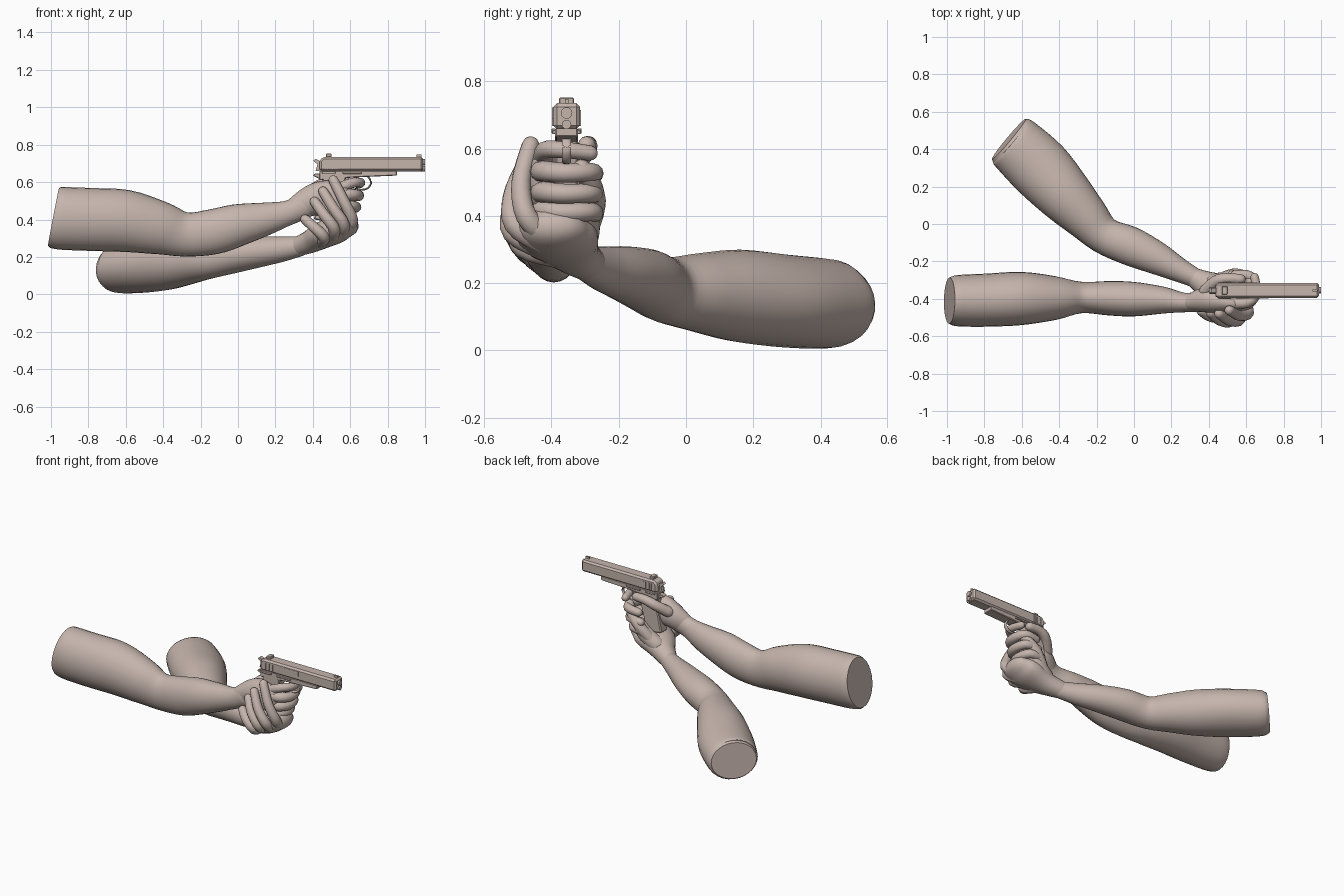
import bpy, bmesh, math
from mathutils import Vector

clay = bpy.data.materials.new("warm beige")
clay.diffuse_color = (0.56, 0.46, 0.415, 1)
GY = -0.355  # centre plane of the pistol


def finish(name, bm, smooth=True, angle=40):
    bmesh.ops.recalc_face_normals(bm, faces=bm.faces)
    me = bpy.data.meshes.new(name)
    bm.to_mesh(me)
    bm.free()
    ob = bpy.data.objects.new(name, me)
    bpy.context.collection.objects.link(ob)
    me.materials.append(clay)
    if smooth:
        bpy.ops.object.select_all(action='DESELECT')
        ob.select_set(True)
        bpy.context.view_layer.objects.active = ob
        bpy.ops.object.shade_smooth_by_angle(angle=math.radians(angle))
    return ob


def resample(rows, steps):
    """Catmull-Rom interpolation of rows of numbers."""
    out = []
    for i in range(len(rows) - 1):
        a, b, c, d = (rows[max(0, min(len(rows) - 1, i + k))] for k in (-1, 0, 1, 2))
        for s in range(steps):
            t = s / steps
            out.append([0.5 * (2 * q + (r - p) * t + (2 * p - 5 * q + 4 * r - w) * t * t
                               + (3 * q - p - 3 * r + w) * t ** 3)
                        for p, q, r, w in zip(a, b, c, d)])
    return out + [list(rows[-1])]


def loft(name, rows, up=(0, 0, 1), sides=20, steps=4, start="round", end="round"):
    """Rows are x, y, z, half width, half height along a limb."""
    rows = resample(rows, steps)
    pts = [Vector(r[:3]) for r in rows]
    tans = [(pts[min(i + 1, len(pts) - 1)] - pts[max(i - 1, 0)]).normalized()
            for i in range(len(pts))]
    rings = [(p, t, r[3], r[4]) for p, t, r in zip(pts, tans, rows)]

    def cap(ring, sign, kind):
        p, t, w, h = ring
        if kind == "flat":
            return [(p + t * sign * 0.012, t, w * 0.95, h * 0.95)]
        m = min(w, h)
        return [(p + t * sign * m * math.sin(a), t, w * math.cos(a), h * math.cos(a))
                for a in (0.5, 0.95, 1.35)]
    rings = cap(rings[0], -1, start)[::-1] + rings + cap(rings[-1], 1, end)
    bm = bmesh.new()
    loops = []
    for p, t, w, h in rings:
        side = t.cross(Vector(up)).normalized()
        top = side.cross(t)
        loops.append([bm.verts.new(p + side * w * math.cos(a) + top * h * math.sin(a))
                      for a in (2 * math.pi * k / sides for k in range(sides))])
    for a, b in zip(loops, loops[1:]):
        for k in range(sides):
            bm.faces.new((a[k], a[(k + 1) % sides], b[(k + 1) % sides], b[k]))
    bm.faces.new(loops[0])
    bm.faces.new(loops[-1])
    return finish(name, bm, angle=55)


def plate(name, profile, half, bevel=0.0, y=GY):
    """Side profile in x, z extruded across the pistol."""
    bm = bmesh.new()
    f = bm.faces.new([bm.verts.new((x, y - half, z)) for x, z in profile])
    ext = bmesh.ops.extrude_face_region(bm, geom=[f])
    vs = [g for g in ext['geom'] if isinstance(g, bmesh.types.BMVert)]
    bmesh.ops.translate(bm, vec=(0, 2 * half, 0), verts=vs)
    if bevel:
        bmesh.ops.bevel(bm, geom=list(bm.edges), offset=bevel, segments=1, affect='EDGES')
    return finish(name, bm, smooth=False)


def box(name, x0, x1, z0, z1, half, bevel=0.0, y=GY):
    return plate(name, [(x0, z0), (x1, z0), (x1, z1), (x0, z1)], half, bevel, y)


def finger(name, pts, r=0.029, up=(0, 0, 1)):
    n = len(pts) - 1
    return loft(name, [(*p, r * (1 - 0.22 * i / n), r * (1 - 0.22 * i / n))
                       for i, p in enumerate(pts)], up, sides=12)


# Arms, from the shoulder cut to the wrist
loft("right_arm", [
    (-0.975, -0.41, 0.412, 0.13, 0.166), (-0.93, -0.41, 0.406, 0.138, 0.168),
    (-0.78, -0.407, 0.40, 0.142, 0.168), (-0.6, -0.398, 0.392, 0.142, 0.166),
    (-0.42, -0.396, 0.355, 0.117, 0.143), (-0.28, -0.393, 0.32, 0.084, 0.118),
    (-0.13, -0.397, 0.335, 0.092, 0.121), (0.0, -0.402, 0.37, 0.092, 0.113),
    (0.15, -0.407, 0.404, 0.073, 0.088), (0.27, -0.42, 0.436, 0.052, 0.066),
    (0.35, -0.415, 0.47, 0.056, 0.07)], sides=28, start="flat")
loft("left_arm", [
    (-0.66, 0.447, 0.14, 0.148, 0.12), (-0.63, 0.42, 0.139, 0.158, 0.133),
    (-0.5, 0.295, 0.147, 0.168, 0.138), (-0.37, 0.155, 0.163, 0.150, 0.137),
    (-0.26, 0.04, 0.172, 0.124, 0.118), (-0.16, -0.06, 0.18, 0.10, 0.098),
    (-0.02, -0.118, 0.208, 0.104, 0.094), (0.12, -0.182, 0.228, 0.088, 0.082),
    (0.24, -0.245, 0.242, 0.065, 0.067), (0.34, -0.295, 0.258, 0.05, 0.052)],
    sides=28, start="flat")

# Right hand wrapped round the grip
loft("right_palm", [
    (0.31, -0.418, 0.455, 0.048, 0.066), (0.38, -0.405, 0.495, 0.068, 0.08),
    (0.44, -0.41, 0.51, 0.066, 0.095), (0.51, -0.425, 0.505, 0.045, 0.1),
    (0.56, -0.43, 0.50, 0.035, 0.09)])
for part, z, dx in (("middle", 0.53, 0), ("ring", 0.468, -0.015), ("little", 0.412, -0.04)):
    finger("right_" + part + "_finger", [
        (0.53 + dx, -0.43, z), (0.61 + dx, -0.425, z + 0.003), (0.645 + dx, -0.36, z - 0.002),
        (0.62 + dx, -0.28, z), (0.54 + dx, -0.273, z - 0.008)], 0.033)
finger("right_index_finger", [(0.52, -0.425, 0.56), (0.61, -0.42, 0.595),
                              (0.655, -0.37, 0.597), (0.645, -0.285, 0.587)], 0.029)
finger("right_thumb", [(0.38, -0.36, 0.535), (0.44, -0.305, 0.585),
                       (0.50, -0.292, 0.608), (0.57, -0.295, 0.61)], 0.034)

# Left hand cupped beneath, fingers rising over the right hand
loft("left_palm", [
    (0.32, -0.285, 0.255, 0.052, 0.052), (0.39, -0.325, 0.283, 0.075, 0.062),
    (0.46, -0.365, 0.32, 0.115, 0.072), (0.53, -0.39, 0.345, 0.125, 0.072),
    (0.585, -0.40, 0.365, 0.105, 0.058)])
loft("left_palm_heel", [
    (0.43, -0.315, 0.32, 0.05, 0.05), (0.50, -0.305, 0.37, 0.05, 0.05),
    (0.56, -0.31, 0.43, 0.045, 0.04)])
for part, pts in (
    ("index", [(0.585, -0.42, 0.345), (0.61, -0.475, 0.40), (0.565, -0.49, 0.50), (0.51, -0.462, 0.61)]),
    ("middle", [(0.55, -0.43, 0.32), (0.565, -0.51, 0.375), (0.51, -0.515, 0.46), (0.455, -0.48, 0.55)]),
    ("ring", [(0.50, -0.42, 0.30), (0.515, -0.515, 0.35), (0.46, -0.515, 0.425), (0.41, -0.475, 0.495)]),
    ("little", [(0.44, -0.39, 0.28), (0.46, -0.485, 0.305), (0.41, -0.495, 0.355), (0.36, -0.465, 0.40)])):
    finger("left_" + part + "_finger", pts, 0.034, up=(0, 1, 0))
finger("left_thumb", [(0.46, -0.30, 0.35), (0.53, -0.272, 0.43),
                      (0.59, -0.28, 0.49), (0.63, -0.31, 0.54)], 0.036)

# Pistol slide and frame
plate("slide", [(0.435, 0.658), (0.99, 0.658), (0.99, 0.735), (0.455, 0.735), (0.435, 0.715)],
      0.04, 0.011)
plate("frame", [(0.435, 0.61), (0.62, 0.625), (0.73, 0.63), (0.85, 0.635), (0.85, 0.662), (0.435, 0.662)],
      0.034, 0.004)
plate("grip", [(0.455, 0.63), (0.58, 0.63), (0.515, 0.385), (0.405, 0.40)], 0.034, 0.006)
plate("grip_safety", [(0.40, 0.635), (0.41, 0.645), (0.48, 0.645), (0.48, 0.56), (0.445, 0.57), (0.45, 0.61)],
      0.018, 0.003)
plate("hammer", [(0.435, 0.66), (0.46, 0.70), (0.415, 0.725), (0.402, 0.715), (0.425, 0.695), (0.415, 0.66)],
      0.012)
plate("trigger", [(0.625, 0.632), (0.645, 0.632), (0.642, 0.60), (0.65, 0.58), (0.632, 0.59)], 0.01)
box("rear_sight", 0.47, 0.50, 0.733, 0.752, 0.022, 0.003)
box("front_sight", 0.955, 0.98, 0.733, 0.748, 0.005)
for s in (-1, 1):
    for i in range(6):
        box("slide_serration", 0.462 + i * 0.013, 0.468 + i * 0.013, 0.668, 0.715, 0.002, y=GY + s * 0.041)
    box("safety_lever", 0.45, 0.52, 0.645, 0.66, 0.006, 0.002, GY + s * 0.039)
    box("slide_stop", 0.56, 0.66, 0.643, 0.656, 0.005, 0.002, GY + s * 0.037)
box("ejection_port", 0.62, 0.72, 0.69, 0.722, 0.002, y=GY - 0.041)

# Barrel bushing and spring plug at the muzzle
for name, r, z in (("muzzle", 0.017, 0.706), ("spring_plug", 0.014, 0.672)):
    bpy.ops.mesh.primitive_cylinder_add(vertices=16, radius=r, depth=0.03,
                                        location=(0.985, GY, z), rotation=(0, math.pi / 2, 0))
    bpy.context.object.name = name
    bpy.context.object.data.materials.append(clay)

# Trigger guard loop
loft("trigger_guard", [(x, GY, z, 0.013, 0.005) for x, z in (
    (0.57, 0.575), (0.63, 0.56), (0.685, 0.563), (0.71, 0.59), (0.705, 0.615), (0.69, 0.635))],
    up=(-0.3, 0, 1), sides=8)
